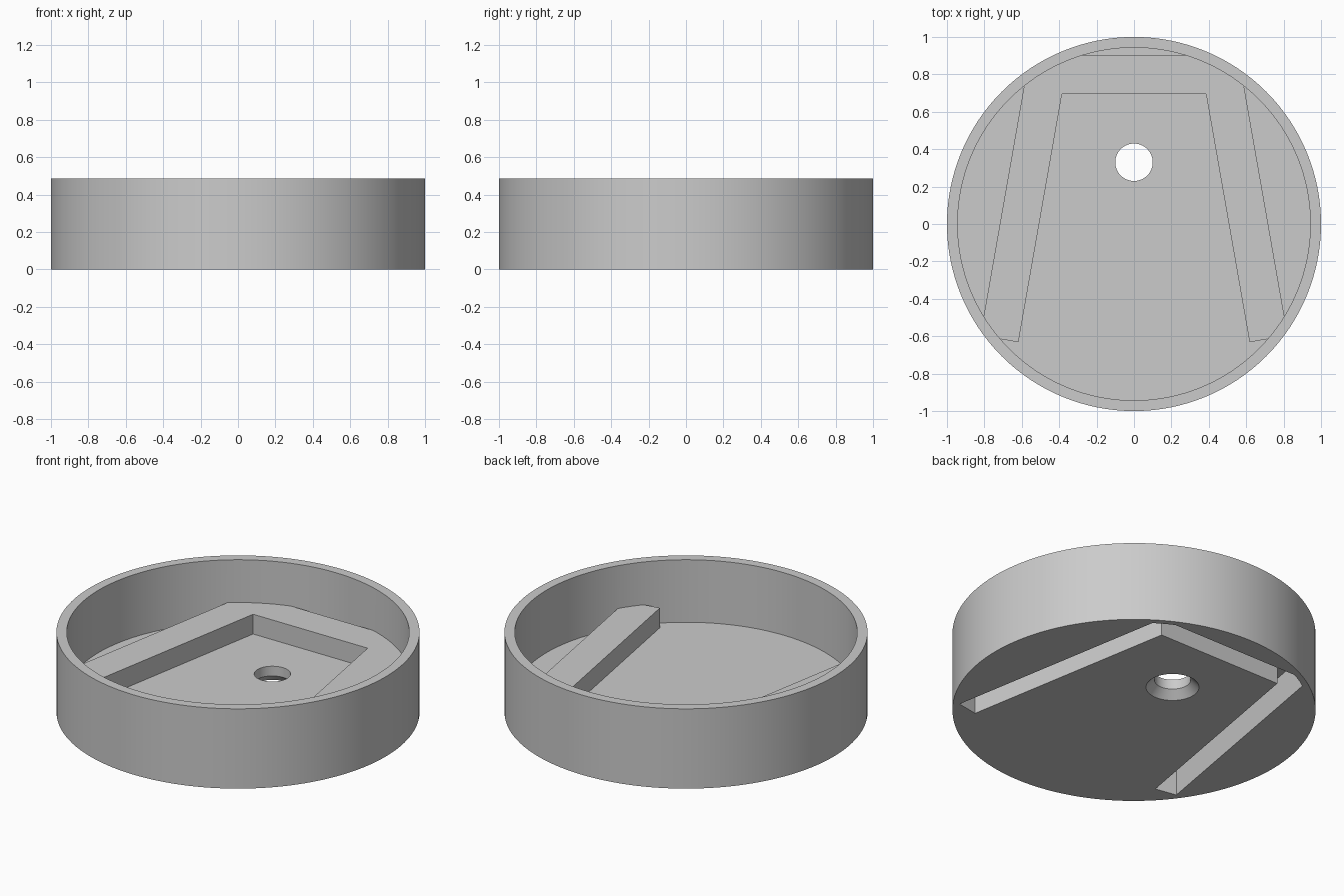
import bpy, bmesh, math

cube = bpy.data.objects.get("Cube")
if cube:
    bpy.data.objects.remove(cube, do_unlink=True)

SEGMENTS = 128
HEIGHT, FLOOR_TOP, RIDGE_TOP, GROOVE_TOP = 0.485, 0.105, 0.225, 0.185
BAND_WIDTH, WALL = 0.207, 0.037
HOLE_Y = 0.33

grey = bpy.data.materials.new("plain grey")
grey.use_nodes = True
colour = (0.6, 0.6, 0.6, 1)
grey.diffuse_color = colour
grey.node_tree.nodes["Principled BSDF"].inputs["Base Color"].default_value = colour


def finish(name, bm):
    bmesh.ops.recalc_face_normals(bm, faces=bm.faces)
    mesh = bpy.data.meshes.new(name)
    bm.to_mesh(mesh)
    bm.free()
    mesh.materials.append(grey)
    obj = bpy.data.objects.new(name, mesh)
    bpy.context.collection.objects.link(obj)
    return obj


def prism(name, points, z0, z1):
    """Extrude a flat outline from z0 to z1."""
    bm = bmesh.new()
    face = bm.faces.new([bm.verts.new((x, y, z0)) for x, y in points])
    top = bmesh.ops.extrude_face_region(bm, geom=[face])["geom"]
    verts = [v for v in top if isinstance(v, bmesh.types.BMVert)]
    bmesh.ops.translate(bm, verts=verts, vec=(0, 0, z1 - z0))
    return finish(name, bm)


def turned(name, profile, y=0.0):
    """Solid of revolution from (radius, z) rings, capped at both ends."""
    bm = bmesh.new()
    turns = [2 * math.pi * i / SEGMENTS for i in range(SEGMENTS)]
    rings = [[bm.verts.new((r * math.cos(a), y + r * math.sin(a), z)) for a in turns]
             for r, z in profile]
    for low, high in zip(rings, rings[1:]):
        for i in range(SEGMENTS):
            j = (i + 1) % SEGMENTS
            bm.faces.new((low[i], low[j], high[j], high[i]))
    bm.faces.new(rings[0])
    bm.faces.new(rings[-1])
    return finish(name, bm)


def combine(target, other, operation):
    """Apply a boolean and remove the helper solid."""
    mod = target.modifiers.new("combine", "BOOLEAN")
    mod.object, mod.operation, mod.solver = other, operation, "EXACT"
    bpy.context.view_layer.objects.active = target
    bpy.ops.object.modifier_apply(modifier=mod.name)
    bpy.data.objects.remove(other, do_unlink=True)


def band(inset):
    """Outline of the splayed U-shaped band, shrunk by inset."""
    corner, end = (0.385, 0.695), (0.618, -0.632)
    lean = math.atan2(end[0] - corner[0], corner[1] - end[1])
    c, s = math.cos(lean), math.sin(lean)

    def at_corner(t):
        return corner[0] - t * s / c + t / c, corner[1] + t

    def at_end(t):
        return end[0] + c * t - s * inset, end[1] + s * t + c * inset

    far = BAND_WIDTH - inset
    half = [at_corner(inset), at_end(inset), at_end(far), at_corner(far)]
    return half + [(-x, y) for x, y in reversed(half)]


# Round dish with a thin rim
dish = turned("dish", [(1, 0), (1, HEIGHT), (0.943, HEIGHT), (0.943, FLOOR_TOP)])

# Raised U-shaped ridge on the floor, trimmed to the wall
ridge = prism("ridge", band(0), 0.05, RIDGE_TOP)
combine(ridge, turned("ridge_trim", [(0.97, -0.5), (0.97, 1)]), "INTERSECT")
combine(dish, ridge, "UNION")

# Matching groove on the underside
groove = prism("groove", band(WALL), -0.1, GROOVE_TOP)
combine(groove, turned("groove_trim", [(0.965, -0.5), (0.965, 1)]), "INTERSECT")
combine(dish, groove, "DIFFERENCE")

# Screw hole, countersunk from below
hole = turned("hole", [(0.196, -0.05), (0.1, 0.046), (0.1, 0.3)], HOLE_Y)
combine(dish, hole, "DIFFERENCE")

# Smooth round walls with sharp edges
bpy.ops.object.select_all(action="DESELECT")
dish.select_set(True)
bpy.context.view_layer.objects.active = dish
bpy.ops.object.shade_smooth_by_angle(angle=math.radians(30))
